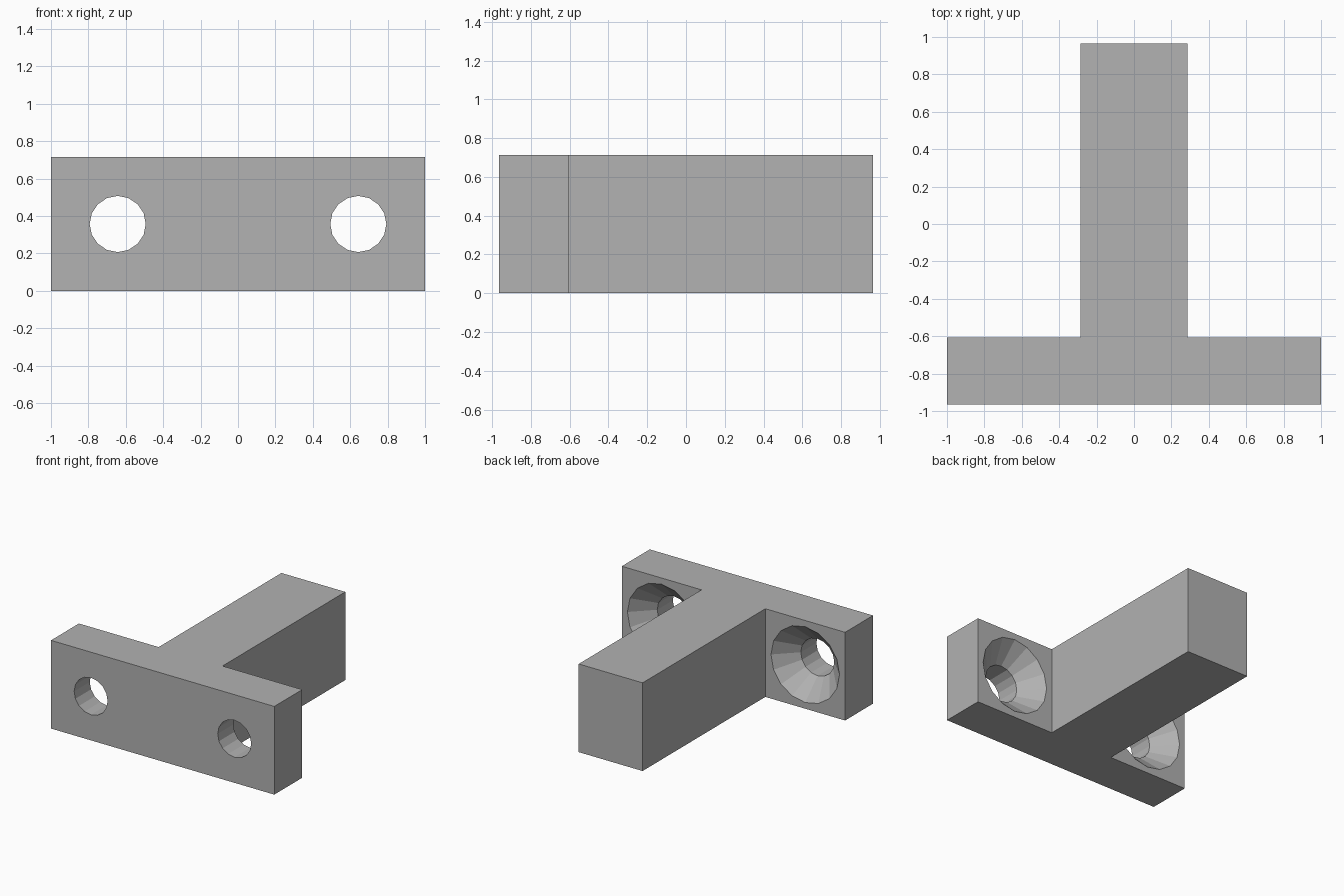
import bpy, bmesh
from math import sin, cos, pi

cube = bpy.data.objects.get("Cube")
if cube:
    bpy.data.objects.remove(cube, do_unlink=True)

HALF_W, HALF_D, HEIGHT = 1.0, 0.964, 0.714
ARM, PLATE_BACK = 0.286, -0.607
HOLE_X, HOLE_R, SINK_R = 0.643, 0.15, 0.307
SIDES = 16

grey = bpy.data.materials.new("plain grey")
grey.use_nodes = True
colour = (0.445, 0.445, 0.445, 1)
grey.diffuse_color = colour
grey.node_tree.nodes["Principled BSDF"].inputs["Base Color"].default_value = colour


def make_object(name, bm):
    bmesh.ops.recalc_face_normals(bm, faces=bm.faces)
    mesh = bpy.data.meshes.new(name)
    bm.to_mesh(mesh)
    bm.free()
    mesh.materials.append(grey)
    obj = bpy.data.objects.new(name, mesh)
    bpy.context.scene.collection.objects.link(obj)
    return obj


# T-shaped bracket: half outline mirrored, then extruded upwards
half = [(HALF_W, -HALF_D), (HALF_W, PLATE_BACK), (ARM, PLATE_BACK), (ARM, HALF_D)]
outline = half + [(-x, y) for x, y in reversed(half)]
bm = bmesh.new()
base = bm.faces.new([bm.verts.new((x, y, 0)) for x, y in outline])
top = bmesh.ops.extrude_face_region(bm, geom=[base])
bmesh.ops.translate(bm, vec=(0, 0, HEIGHT),
                    verts=[v for v in top["geom"] if isinstance(v, bmesh.types.BMVert)])
bracket = make_object("t_bracket", bm)


# Countersunk screw hole: straight bore opening at 45 degrees to the back
def screw_hole_cutter(name, x):
    over = 0.02
    profile = [(HOLE_R, -HALF_D - over),
               (HOLE_R, PLATE_BACK - (SINK_R - HOLE_R)),
               (SINK_R + over, PLATE_BACK + over)]
    bm = bmesh.new()
    rings = []
    for r, y in profile:
        angles = [2 * pi * i / SIDES for i in range(SIDES)]
        rings.append([bm.verts.new((x + r * cos(a), y, HEIGHT / 2 + r * sin(a)))
                      for a in angles])
    for a, b in zip(rings, rings[1:]):
        for i in range(SIDES):
            j = (i + 1) % SIDES
            bm.faces.new((a[i], a[j], b[j], b[i]))
    bm.faces.new(rings[0])
    bm.faces.new(rings[-1])
    cutter = make_object(name, bm)
    cutter.hide_render = True
    return cutter


# Cut both holes, then discard the cutters
bpy.context.view_layer.objects.active = bracket
for side, sign in (("left", 1), ("right", -1)):
    cutter = screw_hole_cutter(side + "_hole_cutter", sign * HOLE_X)
    mod = bracket.modifiers.new(side + "_screw_hole", "BOOLEAN")
    mod.operation = "DIFFERENCE"
    mod.solver = "EXACT"
    mod.object = cutter
    bpy.ops.object.modifier_apply(modifier=mod.name)
    bpy.data.objects.remove(cutter, do_unlink=True)
